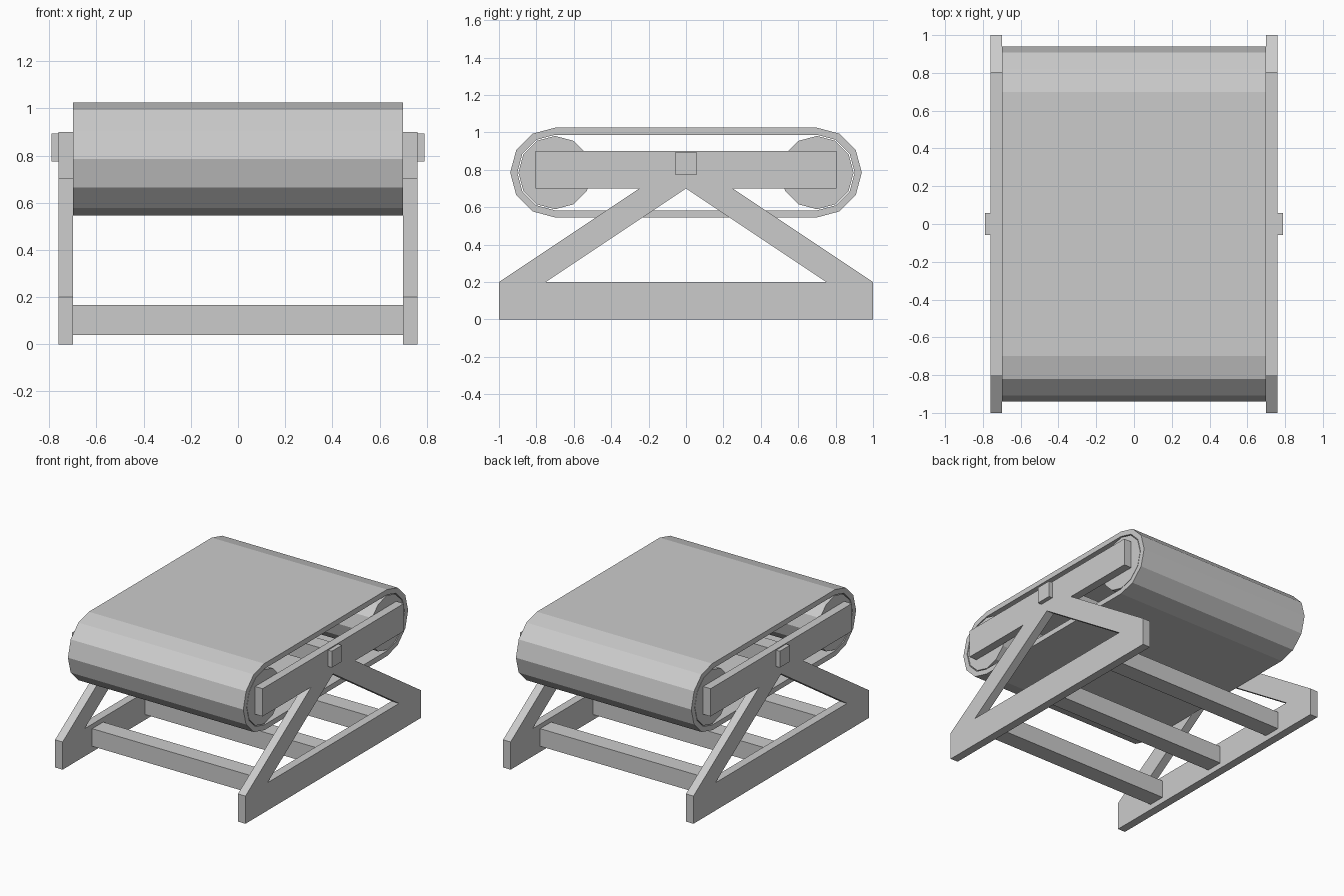
import bpy, bmesh
from math import sin, cos, radians

if "Cube" in bpy.data.objects:
    bpy.data.objects.remove(bpy.data.objects["Cube"])


def finish(name, bm):
    bmesh.ops.recalc_face_normals(bm, faces=bm.faces)
    mesh = bpy.data.meshes.new(name)
    bm.to_mesh(mesh)
    bm.free()
    obj = bpy.data.objects.new(name, mesh)
    bpy.context.collection.objects.link(obj)
    return obj


def extrude_x(name, points, faces, x0, x1):
    """Extrude flat faces drawn in the YZ plane from x0 to x1."""
    bm = bmesh.new()
    verts = [bm.verts.new((x0, y, z)) for y, z in points]
    flat = [bm.faces.new([verts[i] for i in f]) for f in faces]
    geom = bmesh.ops.extrude_face_region(bm, geom=flat, use_keep_orig=True)["geom"]
    moved = [g for g in geom if isinstance(g, bmesh.types.BMVert)]
    bmesh.ops.translate(bm, verts=moved, vec=(x1 - x0, 0, 0))
    return finish(name, bm)


def bar(name, y, z0, z1, half_length, half_width=0.0625):
    pts = [(y - half_width, z0), (y + half_width, z0),
           (y + half_width, z1), (y - half_width, z1)]
    return extrude_x(name, pts, [range(4)], -half_length, half_length)


AXIS_Z, END_Y = 0.785, 0.70


def stadium(r):
    """Belt path: two half 12-gons joined by straight runs."""
    pts = [(END_Y + r * cos(radians(a)), AXIS_Z + r * sin(radians(a)))
           for a in range(-90, 91, 30)]
    return pts + [(-y, z) for y, z in reversed(pts)]


# Side frame: base rail, two slanted legs and top rail, mirrored
frame_pts = [(-1, 0), (1, 0), (1, .2), (.75, .2), (-.75, .2), (-1, .2),
             (-.805, .7), (-.25, .7), (0, .7), (.25, .7), (.805, .7),
             (.805, .9), (-.805, .9)]
frame_faces = [(0, 1, 2, 3, 4, 5), (5, 4, 8, 7), (3, 2, 9, 8),
               (6, 7, 8, 9, 10, 11, 12)]
frame = extrude_x("side_frames", frame_pts, frame_faces, 0.70, 0.76)
frame.modifiers.new("Mirror", "MIRROR")

# Belt: hollow loop
outer, inner = stadium(0.24), stadium(0.202)
n = len(outer)
ring = [(i, (i + 1) % n, n + (i + 1) % n, n + i) for i in range(n)]
extrude_x("belt", outer + inner, ring, -0.70, 0.70)

# Rollers inside the belt ends
for name, y in (("front_roller", -END_Y), ("back_roller", END_Y)):
    pts = [(y + 0.196 * cos(radians(a)), AXIS_Z + 0.196 * sin(radians(a)))
           for a in range(0, 360, 30)]
    extrude_x(name, pts, [range(12)], -0.698, 0.698)

# Cross bars between the base rails
for name, y in (("front", -0.6), ("middle", 0), ("back", 0.6)):
    bar(name + "_cross_bar", y, 0.04, 0.167, 0.72)

# Square axle through the top rails
bar("centre_axle", 0, 0.775, 0.893, 0.79, 0.058)
